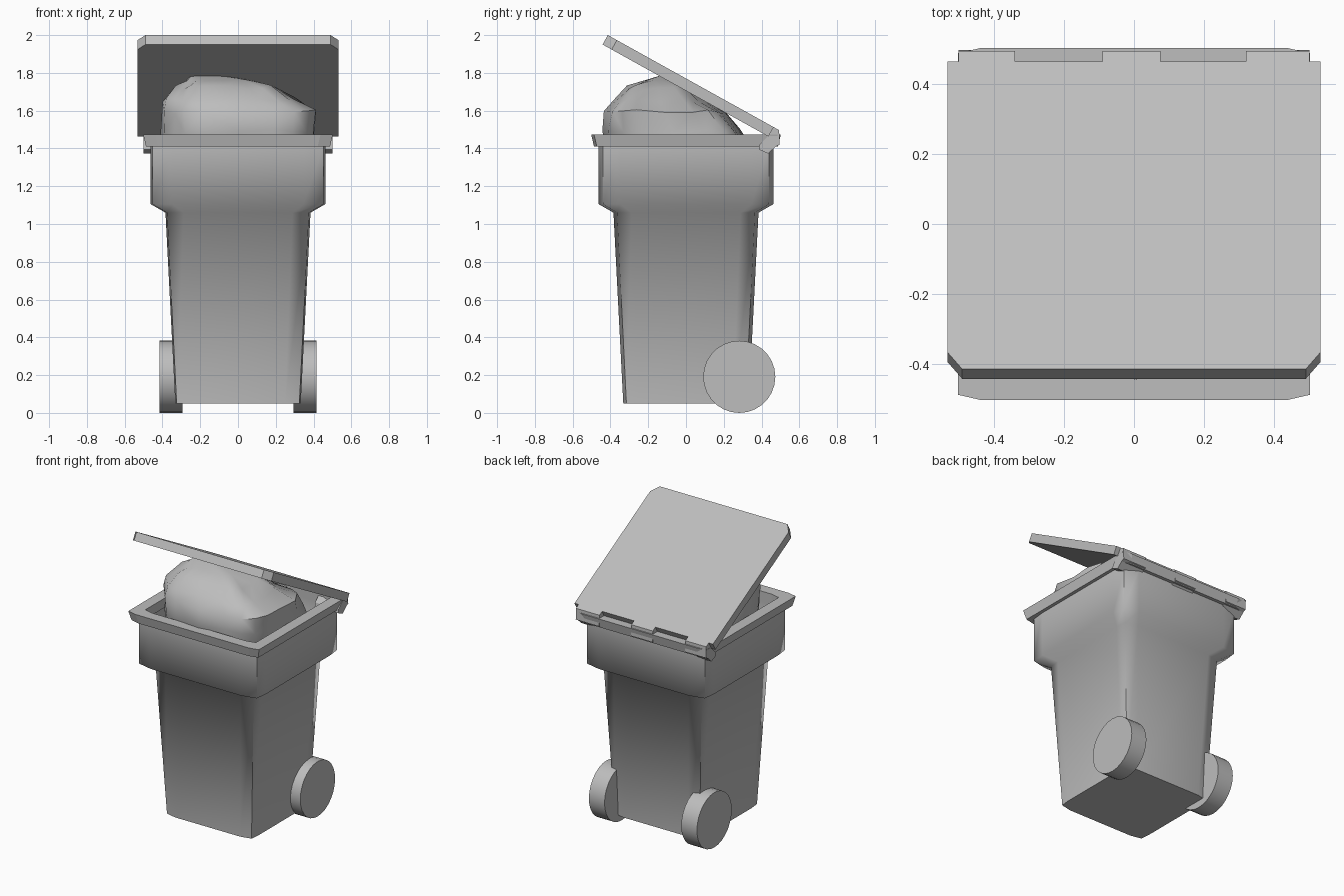
import bpy, bmesh, math, random
from mathutils import Vector

cube = bpy.data.objects.get("Cube")
if cube:
    bpy.data.objects.remove(cube, do_unlink=True)

grey = bpy.data.materials.new("plain_grey")
grey.use_nodes = True
grey.diffuse_color = (0.51, 0.51, 0.51, 1)
grey.node_tree.nodes["Principled BSDF"].inputs["Base Color"].default_value = grey.diffuse_color


def finish(name, bm, angle=0):
    """Turn a bmesh into a named object, smooth up to the given angle."""
    bmesh.ops.recalc_face_normals(bm, faces=bm.faces)
    mesh = bpy.data.meshes.new(name)
    bm.to_mesh(mesh)
    bm.free()
    mesh.materials.append(grey)
    obj = bpy.data.objects.new(name, mesh)
    bpy.context.collection.objects.link(obj)
    if angle:
        bpy.ops.object.select_all(action="DESELECT")
        obj.select_set(True)
        bpy.context.view_layer.objects.active = obj
        bpy.ops.object.shade_smooth_by_angle(angle=math.radians(angle))
    return obj


def mirrored_ring(z, quarter):
    """Closed outline from the points of its first quarter."""
    points = []
    for sx, sy in ((1, 1), (-1, 1), (-1, -1), (1, -1)):
        order = quarter if sx == sy else quarter[::-1]
        points += [Vector((sx * x, sy * y, z)) for x, y in order]
    return points


def bowed_ring(z, h):
    """Square whose sides bow out slightly between sharp corners."""
    return mirrored_ring(z, [(h, 0.75 * h), (0.978 * h, 0.95 * h), (0.75 * h, h)])


def chamfered_ring(z, h):
    """Square with shallow chamfers on the front and back."""
    return mirrored_ring(z, [(h, h - 0.015), (h - 0.065, h)])


def loft(rings, closed=False):
    """Skin a stack of rings; cap the ends or join them into a loop."""
    bm = bmesh.new()
    rows = [[bm.verts.new(p) for p in ring] for ring in rings]
    pairs = list(zip(rows, rows[1:]))
    if closed:
        pairs.append((rows[-1], rows[0]))
    else:
        bm.faces.new(rows[0])
        bm.faces.new(rows[-1])
    for low, high in pairs:
        for i in range(len(low)):
            j = (i + 1) % len(low)
            bm.faces.new((low[i], low[j], high[j], high[i]))
    bmesh.ops.recalc_face_normals(bm, faces=bm.faces)
    return bm


def prism(bm, outline, depth):
    """Extrude a planar outline by a depth vector."""
    face = bm.faces.new([bm.verts.new(p) for p in outline])
    moved = bmesh.ops.extrude_face_region(bm, geom=[face])["geom"]
    bmesh.ops.translate(bm, vec=depth, verts=[v for v in moved if isinstance(v, bmesh.types.BMVert)])


# Tapered bin body with a wide collar, hollow inside, sharp upright corners
body_profile = [(0.05, 0.332), (1.06, 0.384), (1.105, 0.462), (1.42, 0.464),
                (1.42, 0.43), (1.12, 0.43), (1.07, 0.36), (0.09, 0.31)]
bm = loft([bowed_ring(z, h) for z, h in body_profile])
for edge in bm.edges:
    a, b = edge.verts
    if abs(a.co.z - b.co.z) > 0.02 and edge.calc_face_angle(0) > math.radians(45):
        edge.smooth = False
finish("bin_body", bm, 75)

# Flared rim around the opening
rim_profile = [(1.41, 0.425), (1.41, 0.487), (1.475, 0.502), (1.475, 0.425)]
finish("rim", loft([chamfered_ring(z, h) for z, h in rim_profile], closed=True))

# Half-open lid with clipped front corners
back = Vector((0, 0.464, 1.513))
front = Vector((0, -0.414, 2.0))
along = (front - back).normalized()
length = (front - back).length
normal = Vector((0, -along.z, along.y))
lid_plan = [(-0.532, 0), (0.532, 0), (0.532, length - 0.055), (0.49, length),
            (-0.49, length), (-0.532, length - 0.055)]
bm = bmesh.new()
prism(bm, [back + Vector((x, 0, 0)) + along * d for x, d in lid_plan], normal * 0.057)
finish("lid", bm)

# Three hinge clips that continue the lid and wrap behind the rim
clip_side = [(0.438, 1.468), (0.464, 1.513), (0.493, 1.497), (0.496, 1.42),
             (0.475, 1.41), (0.435, 1.373), (0.385, 1.395), (0.39, 1.42)]
bm = bmesh.new()
for x0, x1 in ((-0.5, -0.34), (-0.09, 0.075), (0.32, 0.5)):
    prism(bm, [(x0, y, z) for y, z in clip_side], Vector((x1 - x0, 0, 0)))
finish("hinge_clips", bm)

# Wheels
count = 28
for side, name in ((1, "left_wheel"), (-1, "right_wheel")):
    bm = bmesh.new()
    prism(bm, [(side * 0.295, 0.282 + 0.191 * math.cos(math.tau * i / count),
                0.191 + 0.191 * math.sin(math.tau * i / count)) for i in range(count)],
          Vector((side * 0.12, 0, 0)))
    finish(name, bm, 30)

# Crumpled rubbish bag: z, x range, y range of each ring
random.seed(4)
bag_profile = [(1.20, -0.36, 0.36, -0.36, 0.34), (1.40, -0.40, 0.41, -0.41, 0.36),
               (1.49, -0.41, 0.42, -0.44, 0.30), (1.595, -0.41, 0.425, -0.435, 0.21),
               (1.66, -0.405, 0.32, -0.385, 0.11), (1.725, -0.33, 0.21, -0.32, 0.03),
               (1.76, -0.27, 0.08, -0.22, -0.04), (1.80, -0.24, -0.19, -0.09, -0.07)]
rings = []
segments = 20
for level, (z, x0, x1, y0, y1) in enumerate(bag_profile):
    ring = []
    rough = 1 if 1 < level < 6 else 0
    for i in range(segments):
        a = math.tau * i / segments
        c, s = math.cos(a), math.sin(a)
        fold = max(0, math.sin(5 * a + level * 0.5)) * 0.06 + random.uniform(0, 0.03)
        size = 1.01 - rough * fold
        px = math.copysign(abs(c) ** 0.65, c) * size
        py = math.copysign(abs(s) ** 0.65, s) * size
        lift = rough * random.uniform(-0.015, 0.012)
        ring.append(Vector(((x0 + x1) / 2 + px * (x1 - x0) / 2,
                            (y0 + y1) / 2 + py * (y1 - y0) / 2, z + lift)))
    rings.append(ring)
bm = loft(rings)
bmesh.ops.triangulate(bm, faces=bm.faces)
finish("rubbish_bag", bm, 42)
